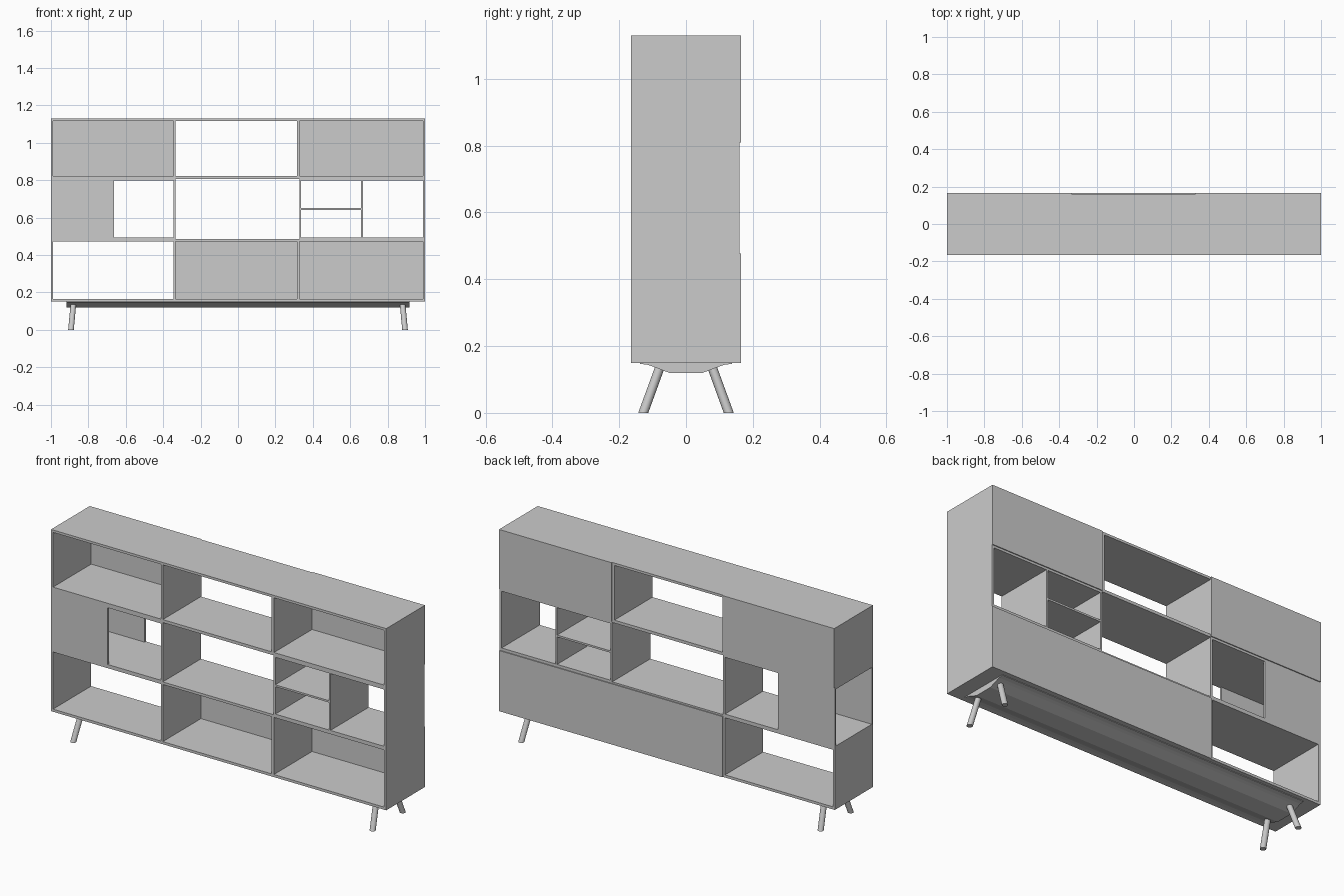
import bpy, bmesh
from mathutils import Vector

if "Cube" in bpy.data.objects:
    bpy.data.objects.remove(bpy.data.objects["Cube"], do_unlink=True)

grey = bpy.data.materials.new("plain grey")
grey.use_nodes = True
GREY = (0.6, 0.6, 0.6, 1)
grey.diffuse_color = GREY
grey.node_tree.nodes["Principled BSDF"].inputs["Base Color"].default_value = GREY


def finish(name, bm):
    bmesh.ops.recalc_face_normals(bm, faces=bm.faces)
    mesh = bpy.data.meshes.new(name)
    bm.to_mesh(mesh)
    bm.free()
    mesh.materials.append(grey)
    obj = bpy.data.objects.new(name, mesh)
    bpy.context.collection.objects.link(obj)
    return obj


def board(name, x, z, y=(-0.165, 0.16)):
    """Box given by its x, z and y ranges."""
    bm = bmesh.new()
    bmesh.ops.create_cube(bm, size=1)
    for v in bm.verts:
        v.co = Vector([r[0] if c < 0 else r[1] for c, r in zip(v.co, (x, y, z))])
    return finish(name, bm)


LEFT, RIGHT = (-0.345, -0.333), (0.315, 0.33)
LOW, HIGH = (0.472, 0.486), (0.806, 0.822)
FULL = (-1, 1)

# Horizontal boards
board("top_board", FULL, (1.117, 1.13))
board("upper_shelf", FULL, HIGH)
board("lower_shelf", FULL, LOW)
board("bottom_board", FULL, (0.15, 0.164))

# End boards; the right end stays open in the middle row
board("left_end", (0.988, 1), (0.15, 1.13))
board("right_end_upper", (-1, -0.988), (HIGH[0], 1.13))
board("right_end_lower", (-1, -0.988), (0.15, LOW[1]))

# Uprights between the columns
for row, z in (("lower", (0.15, LOW[0])), ("upper", (HIGH[1], 1.13))):
    board(row + "_upright_a", LEFT, z)
    board(row + "_upright_b", RIGHT, z)
MID = (LOW[1], HIGH[0])
board("middle_upright_a", LEFT, MID)
board("middle_upright_b", (0.328, 0.338), MID)

# Sleeve in the middle row, closed at front and back
SLEEVE = (-1, -0.662)
board("sleeve_front", SLEEVE, MID, (-0.165, -0.155))
board("sleeve_back", SLEEVE, MID, (0.15, 0.16))
board("sleeve_floor", (-1, LEFT[0]), (LOW[1], 0.492))
board("sleeve_ceiling", (-1, LEFT[0]), (0.798, HIGH[0]))

# Small compartment insert
INSERT = (0.338, 0.988)
board("insert_floor", INSERT, (LOW[1], 0.492))
board("insert_ceiling", INSERT, (0.798, HIGH[0]))
board("insert_divider", (0.657, 0.667), MID)
board("insert_shelf", (0.338, 0.657), (0.64, 0.65))

# Back panels
BACK = (0.16, 0.165)
board("back_upper_right", (-1, LEFT[1]), (0.81, 1.13), BACK)
board("back_upper_left", (RIGHT[1], 1), (0.81, 1.13), BACK)
board("back_lower", (LEFT[1], 1), (0.15, 0.477), BACK)

# Keel-shaped base extruded along x
half = [(0.05, 0.12), (0.10, 0.139), (0.115, 0.144), (0.138, 0.147), (0.138, 0.15)]
outline = half + [(-y, z) for y, z in reversed(half)]
bm = bmesh.new()
face = bm.faces.new([bm.verts.new((-0.917, y, z)) for y, z in outline])
new = bmesh.ops.extrude_face_region(bm, geom=[face])["geom"]
bmesh.ops.translate(bm, vec=(1.834, 0, 0), verts=[g for g in new if isinstance(g, bmesh.types.BMVert)])
finish("base", bm)

# Splayed legs: cylinders sheared so the feet stay flat
for sx, side in ((-1, "right"), (1, "left")):
    for sy, end in ((-1, "front"), (1, "back")):
        bm = bmesh.new()
        bmesh.ops.create_cone(bm, cap_ends=True, segments=20, radius1=0.015, radius2=0.015, depth=0.14)
        for v in bm.verts:
            t = v.co.z / 0.14 + 0.5
            v.co += Vector((sx * (0.893 - 0.013 * t), sy * (0.128 - 0.051 * t), 0.07))
        leg = finish(f"{end}_{side}_leg", bm)
        bpy.context.view_layer.objects.active = leg
        leg.select_set(True)
        bpy.ops.object.shade_smooth_by_angle()
        leg.select_set(False)
